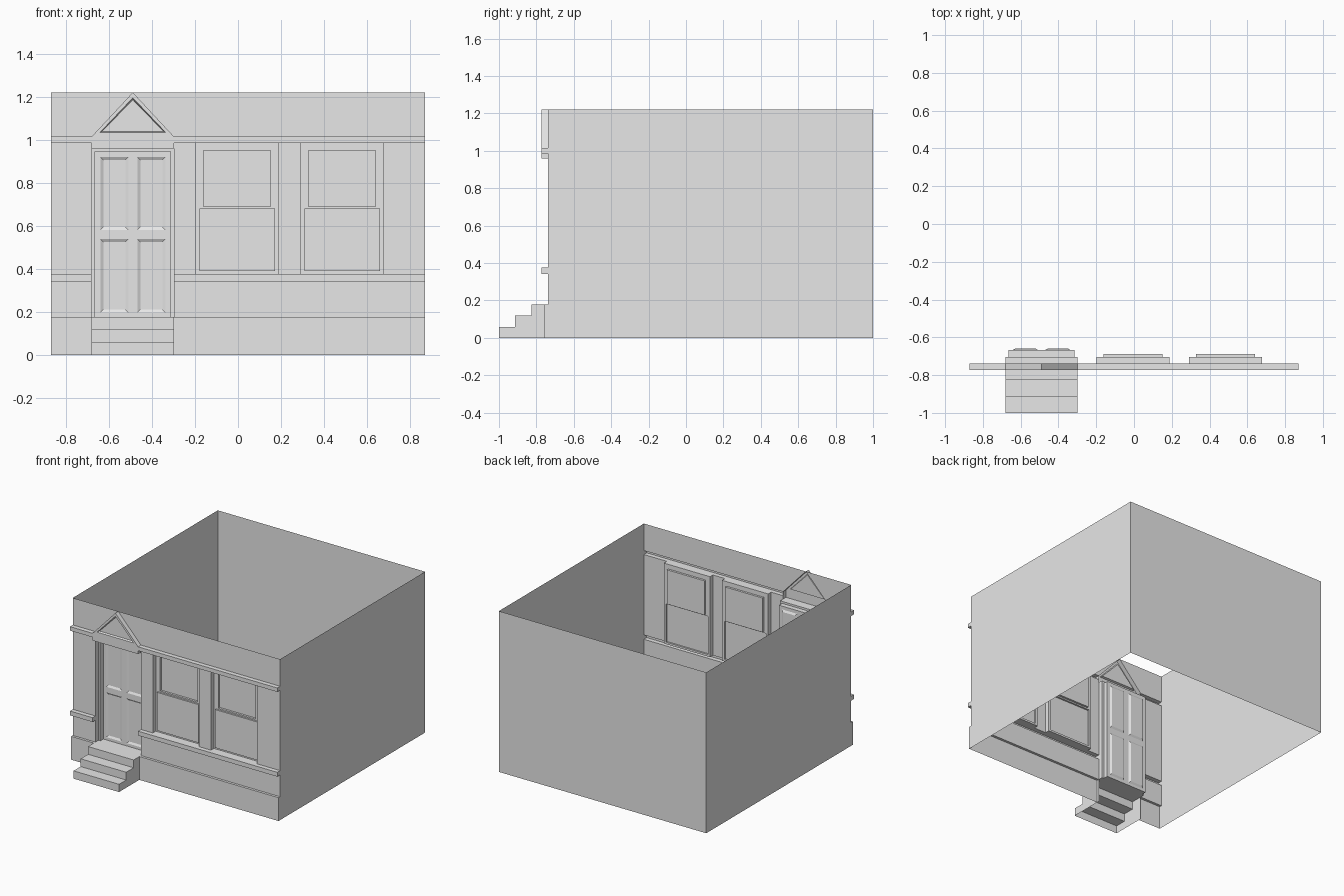
import bpy
import bmesh
from mathutils import Vector

cube = bpy.data.objects.get("Cube")
if cube:
    bpy.data.objects.remove(cube, do_unlink=True)

GREY = (0.8, 0.8, 0.8, 1)
mat = bpy.data.materials.new("plain grey")
mat.use_nodes = True
mat.diffuse_color = GREY
mat.node_tree.nodes["Principled BSDF"].inputs["Base Color"].default_value = GREY

# Main dimensions
W, BACK, TOP = 0.87, 1.0, 1.22
WALL, LEDGE, PLINTH = -0.738, -0.772, -0.757
FRAME, DOOR = -0.703, -0.666
DL, DR = -0.68, -0.298              # door bay sides
SILL, STEP, LINTEL = 0.375, 0.177, 0.96
BAND0, BAND1 = 0.985, 1.015         # upper ledge
WINDOWS = [(-0.198, 0.189), (0.29, 0.677)]


def face(bm, pts):
    bm.faces.new([bm.verts.new(p) for p in pts])


def finish(bm, name, out=(0, -1, 0)):
    """Weld the sheet, face it outwards and make it an object."""
    bmesh.ops.remove_doubles(bm, verts=bm.verts, dist=0.0005)
    bmesh.ops.recalc_face_normals(bm, faces=bm.faces)
    facing = sum(f.normal.dot(Vector(out)) * f.calc_area() for f in bm.faces)
    if facing < 0:
        bmesh.ops.reverse_faces(bm, faces=bm.faces)
    mesh = bpy.data.meshes.new(name)
    bm.to_mesh(mesh)
    bm.free()
    mesh.materials.append(mat)
    ob = bpy.data.objects.new(name, mesh)
    bpy.context.collection.objects.link(ob)
    return ob


def corners(r, y):
    x0, x1, z0, z1 = r
    return [(x0, y, z0), (x1, y, z0), (x1, y, z1), (x0, y, z1)]


def band(bm, a, b):
    """Join two closed outlines of equal length."""
    for i in range(len(a)):
        j = (i + 1) % len(a)
        face(bm, [a[i], a[j], b[j], b[i]])


def sheet(bm, rect, y, holes):
    """Upright sheet with rectangular openings."""
    xs = sorted({v for r in [rect] + holes for v in r[:2]})
    zs = sorted({v for r in [rect] + holes for v in r[2:]})
    for x0, x1 in zip(xs, xs[1:]):
        for z0, z1 in zip(zs, zs[1:]):
            cx, cz = (x0 + x1) / 2, (z0 + z1) / 2
            if not any(h[0] < cx < h[1] and h[2] < cz < h[3] for h in holes):
                face(bm, corners((x0, x1, z0, z1), y))


def recess(bm, rect, y0, y1, bevel=0.0):
    """Inset or raised rectangle with square or sloped sides."""
    x0, x1, z0, z1 = rect
    inner = corners((x0 + bevel, x1 - bevel, z0 + bevel, z1 - bevel), y1)
    band(bm, corners(rect, y0), inner)
    face(bm, inner)


def moulding(name, x0, x1, z0, z1, y, bottom=True):
    """Hollow projecting course with closed ends and an open back."""
    bm = bmesh.new()
    face(bm, corners((x0, x1, z0, z1), y))
    for z in (z0, z1) if bottom else (z1,):
        face(bm, [(x0, y, z), (x1, y, z), (x1, WALL, z), (x0, WALL, z)])
    for x in (x0, x1):
        face(bm, [(x, y, z0), (x, y, z1), (x, WALL, z1), (x, WALL, z0)])
    finish(bm, name)


# Side and back walls
for name, s in (("right_wall", -1), ("left_wall", 1)):
    bm = bmesh.new()
    face(bm, [(s * W, WALL, 0), (s * W, BACK, 0), (s * W, BACK, TOP), (s * W, WALL, TOP)])
    finish(bm, name, (s, 0, 0))
bm = bmesh.new()
face(bm, corners((-W, W, 0, TOP), BACK))
finish(bm, "back_wall", (0, 1, 0))

# Front wall, with openings for the door, windows, ledges and plinth
ends = [("right", -W, DL), ("left", DR, W)]
apex = (DL + DR) / 2
holes = [(DL, DR, 0, TOP)] + [(a, b, SILL, BAND0) for a, b in WINDOWS]
for _, a, b in ends:
    holes += [(a, b, 0, STEP), (a, b, 0.342, SILL), (a, b, BAND0, BAND1)]
bm = bmesh.new()
sheet(bm, (-W, W, 0, TOP), WALL, holes)
for x in (DL, DR):
    face(bm, [(x, WALL, BAND1), (apex, WALL, TOP), (x, WALL, TOP)])
finish(bm, "front_wall")

# Plinth and ledges on both sides of the door
for side, a, b in ends:
    moulding(side + "_plinth", a, b, 0, STEP, PLINTH, bottom=False)
    moulding(side + "_lower_ledge", a, b, 0.342, SILL, LEDGE)
    moulding(side + "_upper_ledge", a, b, BAND0, BAND1, LEDGE)

# Sash windows: upper pane set back, lower pane set forward
for i, (a, b) in enumerate(WINDOWS):
    rect = (a, b, SILL, BAND0)
    upper = (a + 0.037, b - 0.037, 0.69, 0.95)
    lower = (a + 0.018, b - 0.018, 0.39, 0.68)
    bm = bmesh.new()
    band(bm, corners(rect, WALL), corners(rect, FRAME))
    sheet(bm, rect, FRAME, [upper, lower])
    recess(bm, upper, FRAME, -0.687)
    recess(bm, lower, FRAME, -0.716)
    finish(bm, "window_%d" % (i + 1))

# Door frame and panelled door
outer = (DL, DR, STEP, LINTEL)
leaf = (DL + 0.016, DR - 0.016, STEP, 0.945)
bm = bmesh.new()
band(bm, corners(outer, WALL), corners(outer, FRAME))
sheet(bm, outer, FRAME, [leaf])
band(bm, corners(leaf, FRAME), corners(leaf, DOOR))
finish(bm, "door_frame")
panels = [(x, x + 0.13, z, z + 0.34) for x in (-0.64, -0.468) for z in (0.198, 0.58)]
bm = bmesh.new()
sheet(bm, leaf, DOOR, panels)
for p in panels:
    recess(bm, p, DOOR, -0.658, 0.014)
finish(bm, "door")

# Gable over the door, with a sunken triangle
def triangle(inset, z0, z1, y):
    return [(DL + inset, y, z0), (DR - inset, y, z0), (apex, y, z1)]


bm = bmesh.new()
rim = triangle(0, BAND1, TOP, LEDGE)
edge = triangle(0.038, 1.034, 1.195, LEDGE)
sunk = triangle(0.048, 1.039, 1.186, PLINTH)
band(bm, rim, edge)
band(bm, edge, sunk)
face(bm, sunk)
for x in (DL, DR):
    face(bm, [(x, LEDGE, BAND1), (apex, LEDGE, TOP), (apex, WALL, TOP), (x, WALL, BAND1)])
    face(bm, [(x, LEDGE, LINTEL), (x, LEDGE, BAND1), (x, WALL, BAND1), (x, WALL, LINTEL)])
face(bm, corners((DL, DR, LINTEL, BAND1), LEDGE))
face(bm, [(DL, LEDGE, LINTEL), (DR, LEDGE, LINTEL), (DR, WALL, LINTEL), (DL, WALL, LINTEL)])
finish(bm, "door_gable")

# Hollow front steps
bm = bmesh.new()
fronts = [-1.0, -0.915, -0.826, WALL]
for i in range(3):
    y0, y1 = fronts[i:i + 2]
    z0, z1 = i * STEP / 3, (i + 1) * STEP / 3
    face(bm, corners((DL, DR, z0, z1), y0))
    face(bm, [(DL, y0, z1), (DR, y0, z1), (DR, y1, z1), (DL, y1, z1)])
    for x in (DL, DR):
        face(bm, [(x, y0, 0), (x, y1, 0), (x, y1, z1), (x, y0, z1)])
finish(bm, "front_steps")
